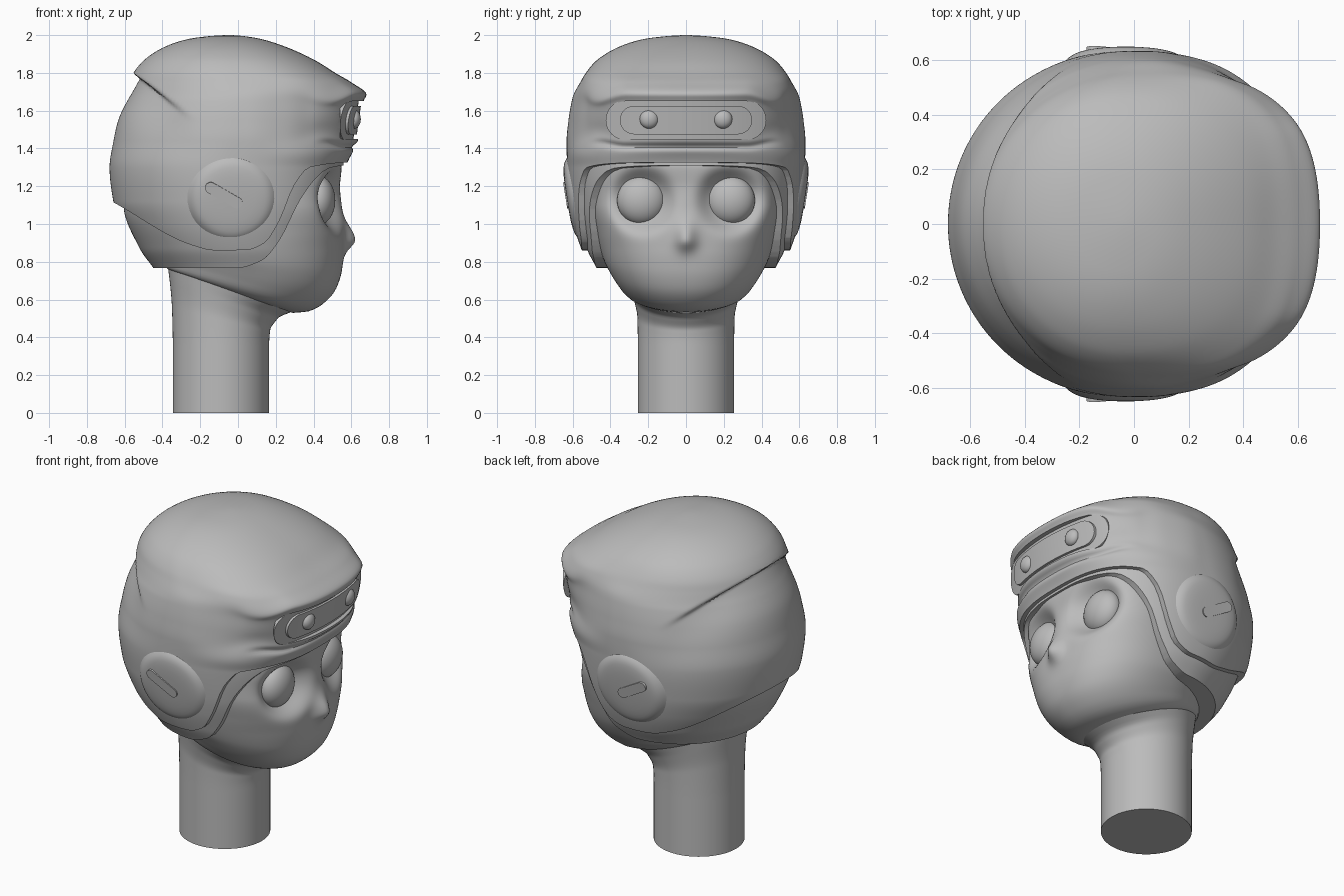
import bpy, bmesh
from math import sin, cos, pi, exp, copysign, radians
from mathutils import Matrix

cube = bpy.data.objects.get("Cube")
if cube:
    bpy.data.objects.remove(cube, do_unlink=True)

GREY = bpy.data.materials.new("plain grey")
GREY.use_nodes = True
GREY.diffuse_color = (0.5, 0.5, 0.5, 1)
for node in GREY.node_tree.nodes:
    if node.type == 'BSDF_PRINCIPLED':
        node.inputs["Base Color"].default_value = GREY.diffuse_color


def finish(name, bm, mat=None):
    """Turn a bmesh into a named object."""
    bmesh.ops.recalc_face_normals(bm, faces=bm.faces)
    if mat:
        bm.transform(mat)
    mesh = bpy.data.meshes.new(name)
    bm.to_mesh(mesh)
    bm.free()
    mesh.materials.append(GREY)
    obj = bpy.data.objects.new(name, mesh)
    bpy.context.collection.objects.link(obj)
    return obj


def shade(obj):
    bpy.ops.object.select_all(action='DESELECT')
    obj.select_set(True)
    bpy.context.view_layer.objects.active = obj
    bpy.ops.object.shade_smooth_by_angle(angle=radians(40))


def ease(v):
    v = min(1, max(0, v))
    return v * v * (3 - 2 * v)


def smooth_rows(rows, step):
    """Resample rows along their first column without overshoot."""
    def secant(i, c):
        return (rows[i + 1][c] - rows[i][c]) / (rows[i + 1][0] - rows[i][0])

    def slope(i, c):
        if i == 0 or i == len(rows) - 1:
            return secant(min(i, len(rows) - 2), c)
        a, b = secant(i - 1, c), secant(i, c)
        return 2 * a * b / (a + b) if a * b > 0 else 0

    out = []
    for i in range(len(rows) - 1):
        p, q = rows[i], rows[i + 1]
        h = q[0] - p[0]
        count = max(2, round(h / step))
        for k in range(count):
            t = k / count
            row = [p[0] + t * h]
            for c in range(1, len(p)):
                row.append((1 + 2 * t) * (1 - t) ** 2 * p[c] + t * (1 - t) ** 2 * h * slope(i, c)
                           + t * t * (3 - 2 * t) * q[c] - t * t * (1 - t) * h * slope(i + 1, c))
            out.append(row)
    return out + [list(rows[-1])]


def loft(name, rows, deform=None, mat=None, segs=160, step=0.012):
    """Rings of (z, back, front, half width, front squareness, tilt)."""
    bm = bmesh.new()
    rings = []
    for z, back, front, w, n, tilt in smooth_rows(rows, step):
        mid, a, ring = (back + front) / 2, (front - back) / 2, []
        for k in range(segs):
            c, s = cos(2 * pi * k / segs), sin(2 * pi * k / segs)
            e = n if c > 0 else 2
            r = (abs(c) ** e + abs(s) ** e) ** (-1 / e)
            v = bm.verts.new((mid + a * r * c, w * r * s, z + tilt * a * r * c))
            if deform:
                deform(v.co)
            ring.append(v)
        rings.append(ring)
    for lo, hi in zip(rings, rings[1:]):
        for k in range(segs):
            j = (k + 1) % segs
            bm.faces.new((lo[k], lo[j], hi[j], hi[k]))
    bm.faces.new(rings[0])
    bm.faces.new(rings[-1])
    return finish(name, bm, mat)


def prism(name, pts, depth, mat):
    """Flat outline extruded both ways along its local z."""
    bm = bmesh.new()
    face = bm.faces.new([bm.verts.new((x, y, -depth)) for x, y in pts])
    ext = bmesh.ops.extrude_face_region(bm, geom=[face])
    for v in ext["geom"]:
        if isinstance(v, bmesh.types.BMVert):
            v.co.z = depth
    return finish(name, bm, mat)


def stadium(half, r, n=20):
    pts = []
    for side in (1, -1):
        for k in range(n + 1):
            a = pi * k / n - pi / 2
            pts.append((side * (half - r + r * cos(a)), side * r * sin(a)))
    return pts


def ball(name, loc, scale):
    bm = bmesh.new()
    bmesh.ops.create_uvsphere(bm, u_segments=40, v_segments=24, radius=1)
    shade(finish(name, bm, Matrix.Translation(loc) @ Matrix.Diagonal((*scale, 1))))


def boolean(obj, cutter, operation):
    mod = obj.modifiers.new("cut", 'BOOLEAN')
    mod.object, mod.operation, mod.solver = cutter, operation, 'EXACT'
    bpy.context.view_layer.objects.active = obj
    bpy.ops.object.modifier_apply(modifier=mod.name)
    bpy.data.objects.remove(cutter, do_unlink=True)


def trim_below(obj, curve):
    """Keep only what lies above a side-on edge curve z(x)."""
    pts = [tuple(p) for p in smooth_rows(curve, 0.025)]
    pts += [(0.95, 2.2), (-0.95, 2.2)]
    boolean(obj, prism("trim", pts, 1, Matrix.Rotation(pi / 2, 4, 'X')), 'INTERSECT')


def front_stadium(half, r):
    """Stadium prism through the lamp area, facing forward."""
    facing = Matrix(((0, 0, 1), (1, 0, 0), (0, 1, 0))).to_4x4()
    return prism("lamp_outline", stadium(half, r), 0.2, Matrix.Translation((0.74, 0, 1.55)) @ facing)


def shell_details(co):
    """Rear step of the crown, tapered hood and brow groove."""
    drop = 1.8 - 0.72 * (co.x + 0.55) - co.z
    if drop > 0 and co.x < -0.2:
        push = 0.05 * ease((-0.2 - co.x) / 0.33) * ease(drop / 0.05) * exp(-(drop / 0.22) ** 2)
        co.x += push
        co.y *= 1 - push * 0.6
    if co.x > 0:
        hood = exp(-((co.z - 1.57) / 0.18) ** 4)
        ahead = ease((co.x - 0.25) / 0.4) * hood
        groove = exp(-((co.z - 1.41) / 0.016) ** 2) * ease((co.x - 0.42) / 0.15)
        co.y *= 1 - 0.12 * hood * ease((co.x - 0.05) / 0.4)
        co.z += (1.55 - co.z) * 0.4 * ahead * ease((abs(co.y) - 0.32) / 0.18)
        co.x -= 0.45 * co.y ** 2 * ahead + 0.02 * groove


# Helmet shell with a brim, a brow roll and a sloping lower edge
shell = loft("helmet_shell", [(*r, 0) for r in (
    (0.76, -0.45, 0.5, 0.5, 2.3), (0.87, -0.53, 0.52, 0.555, 2.3),
    (1, -0.61, 0.55, 0.595, 2.4), (1.12, -0.66, 0.57, 0.615, 2.5),
    (1.3, -0.68, 0.575, 0.63, 2.6), (1.44, -0.66, 0.635, 0.632, 3.2),
    (1.55, -0.64, 0.65, 0.622, 4), (1.65, -0.61, 0.665, 0.605, 4.3),
    (1.685, -0.598, 0.68, 0.595, 4.2), (1.75, -0.575, 0.6, 0.56, 3.4),
    (1.8, -0.553, 0.515, 0.53, 2.8), (1.86, -0.505, 0.42, 0.48, 2.5),
    (1.91, -0.44, 0.32, 0.41, 2.4), (1.95, -0.36, 0.22, 0.325, 2.3),
    (1.98, -0.26, 0.12, 0.22, 2.2), (1.995, -0.15, 0.03, 0.1, 2.1),
    (2, -0.07, -0.03, 0.02, 2))], shell_details, step=0.009)
trim_below(shell, [(-0.95, 1.27), (-0.66, 1.115), (-0.25, 0.89), (-0.12, 0.86), (0.04, 0.862),
                   (0.14, 0.9), (0.22, 1.02), (0.3, 1.21), (0.38, 1.3), (0.57, 1.325), (0.95, 1.33)])
boolean(shell, front_stadium(0.42, 0.1), 'DIFFERENCE')
shade(shell)

# Curved lamp panel in two steps, and its two lenses
for name, half, r, lift in (("lamp_recess", 0.425, 0.105, 0), ("lamp_panel", 0.35, 0.075, 0.015)):
    plate = loft(name, [(z, -0.6, x + lift, 0.85, 2, 0) for z, x in ((1.4, 0.604), (1.7, 0.646))])
    boolean(plate, front_stadium(half, r), 'INTERSECT')
    shade(plate)
for side, label in ((1, "left"), (-1, "right")):
    ball(label + "_lens", (0.615, side * 0.195, 1.555), (0.035, 0.05, 0.05))

# Inner liner showing below the shell and round the face
liner = loft("helmet_liner", [(*r, 0) for r in (
    (0.7, -0.4, 0.45, 0.44, 2.3), (0.77, -0.45, 0.48, 0.475, 2.3),
    (0.87, -0.52, 0.5, 0.525, 2.3), (1.09, -0.605, 0.54, 0.58, 2.5),
    (1.3, -0.61, 0.56, 0.595, 2.6), (1.4, -0.6, 0.55, 0.59, 2.7))])
trim_below(liner, [(-0.95, 0.768), (0, 0.768), (0.13, 0.81), (0.22, 0.915), (0.33, 1.13),
                   (0.42, 1.25), (0.48, 1.295), (0.57, 1.31), (0.95, 1.312)])
shade(liner)


def features(co):
    """Eye sockets and a small nose."""
    if co.x > 0.2:
        r2 = (abs(co.y) - 0.235) ** 2 + (co.z - 1.125) ** 2
        socket = 0.1 * exp(-(r2 / 0.15 ** 2) ** 2)
        tall = 0.09 if co.z > 0.915 else 0.055
        nose = 0.06 * exp(-(co.y / 0.055) ** 2 - ((co.z - 0.915) / tall) ** 2)
        co.x += nose - socket


# Face with a slanted jaw line, eyes and neck
shade(loft("face", (
    (0.645, -0.37, 0.29, 0.29, 2.1, -0.35), (0.655, -0.38, 0.375, 0.325, 2.1, -0.31),
    (0.7, -0.385, 0.46, 0.365, 2.2, -0.27), (0.75, -0.39, 0.52, 0.4, 2.3, -0.2),
    (0.8, -0.39, 0.55, 0.43, 2.4, -0.1), (0.87, -0.39, 0.56, 0.455, 2.5, -0.03),
    (0.95, -0.39, 0.56, 0.475, 2.7, 0), (1.1, -0.4, 0.548, 0.5, 3, 0),
    (1.2, -0.4, 0.54, 0.5, 3, 0), (1.3, -0.4, 0.548, 0.5, 2.8, 0),
    (1.4, -0.4, 0.5, 0.46, 2.6, 0)), features, segs=192))
for side, label in ((1, "left"), (-1, "right")):
    ball(label + "_eye", (0.425, side * 0.235, 1.125), (0.09, 0.13, 0.13))
shade(loft("neck", [
    (0, -0.345, 0.165, 0.255, 2, 0), (0.35, -0.345, 0.165, 0.255, 2, 0),
    (0.5, -0.35, 0.17, 0.257, 2, -0.25), (0.6, -0.362, 0.21, 0.275, 2, -0.35),
    (0.65, -0.37, 0.285, 0.295, 2.1, -0.35)], segs=64))

# Soft ear discs with a slanted raised slot
for side, label in ((1, "left"), (-1, "right")):
    mat = (Matrix.Translation((-0.03, side * 0.613, 1.13))
           @ Matrix.Rotation(-side * (pi / 2 + 0.16), 4, 'X'))
    shade(loft(label + "_ear_disc", [(z, -r, r, r, 2, 0) for z, r in (
        (-0.04, 0.24), (-0.012, 0.213), (0.004, 0.185), (0.015, 0.12), (0.018, 0.01))],
        mat=mat, segs=64, step=0.004))
    slot = Matrix.Translation((-0.045, -side * 0.025, 0.015)) @ Matrix.Rotation(side * 0.525, 4, 'Z')
    shade(prism(label + "_ear_slot", stadium(0.11, 0.03, 10), 0.008, mat @ slot))
